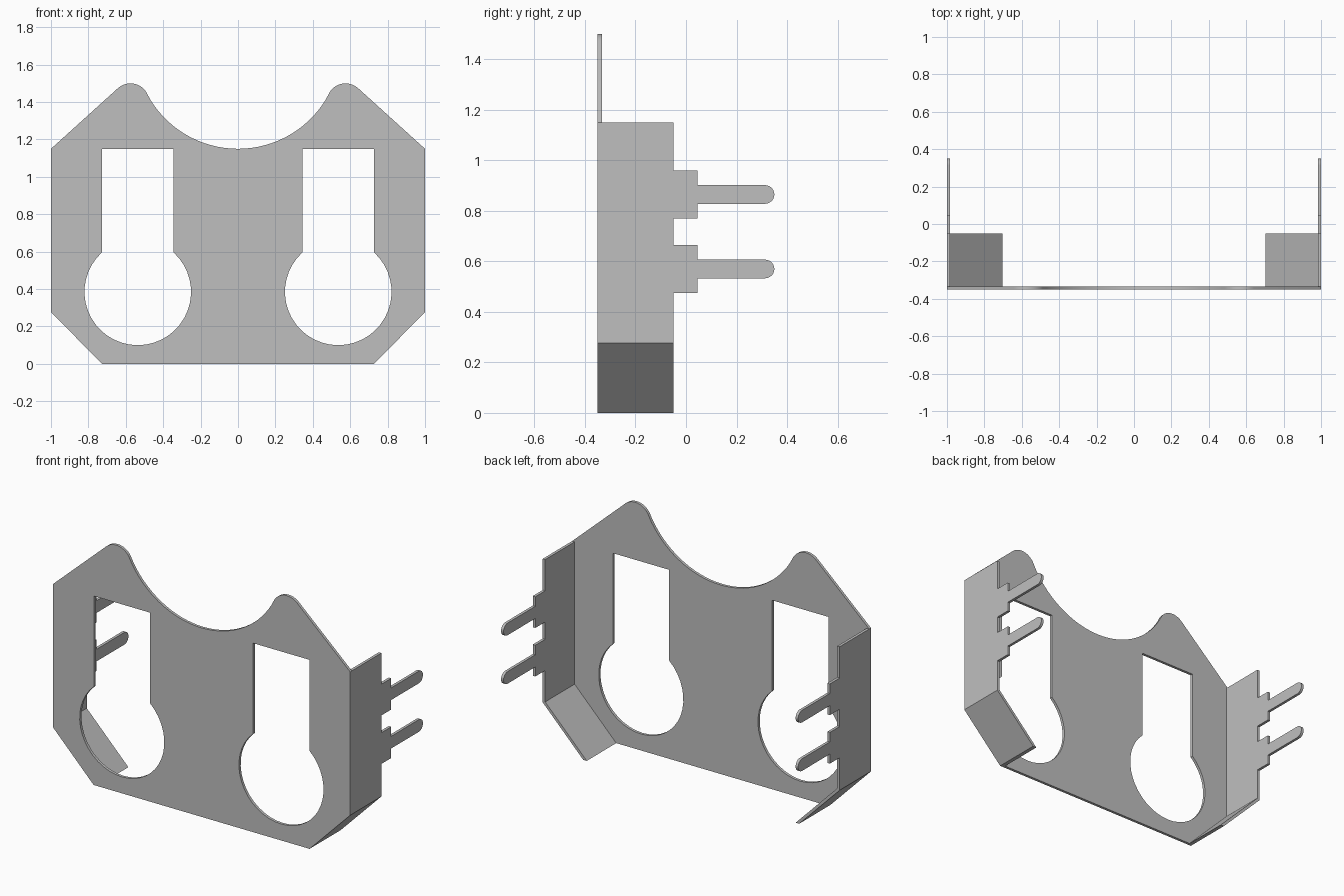
import bpy
import bmesh
from math import acos, atan2, cos, sin, pi, radians
from mathutils import Matrix

cube = bpy.data.objects.get("Cube")
if cube:
    bpy.data.objects.remove(cube, do_unlink=True)

THICK = 0.017
FRONT, BACK, TIP = -0.35, -0.05, 0.35

grey = bpy.data.materials.new("sheet_metal_grey")
grey.use_nodes = True
grey.diffuse_color = (0.52, 0.52, 0.52, 1)
grey.node_tree.nodes["Principled BSDF"].inputs["Base Color"].default_value = grey.diffuse_color


def arc(cx, cz, r, start, end, steps):
    """Points along an arc, angles in radians."""
    angles = [start + (end - start) * i / steps for i in range(steps + 1)]
    return [(cx + r * cos(a), cz + r * sin(a)) for a in angles]


def sheet(name, loops, axis, low, high, side=1):
    """Filled outline (holes after the first loop) thickened along axis x or y."""
    curve = bpy.data.curves.new(name + "_outline", "CURVE")
    curve.dimensions = "2D"
    curve.fill_mode = "BOTH"
    curve.extrude = (high - low) / 2
    for loop in loops:
        spline = curve.splines.new("POLY")
        spline.points.add(len(loop) - 1)
        for point, (u, v) in zip(spline.points, loop):
            point.co = (u, v, 0, 1)
        spline.use_cyclic_u = True
    helper = bpy.data.objects.new(name + "_outline", curve)
    bpy.context.collection.objects.link(helper)
    graph = bpy.context.evaluated_depsgraph_get()
    mesh = bpy.data.meshes.new_from_object(helper.evaluated_get(graph))
    bpy.data.objects.remove(helper, do_unlink=True)

    # Stand the sheet upright and put it on its side of the model
    mid = (low + high) / 2
    if axis == "y":
        place = Matrix(((1, 0, 0, 0), (0, 0, 1, mid), (0, 1, 0, 0), (0, 0, 0, 1)))
    else:
        place = Matrix(((0, 0, 1, mid), (1, 0, 0, 0), (0, 1, 0, 0), (0, 0, 0, 1)))
    bm = bmesh.new()
    bm.from_mesh(mesh)
    bm.transform(Matrix.Diagonal((side, 1, 1, 1)) @ place)
    bmesh.ops.remove_doubles(bm, verts=bm.verts, dist=0.0001)
    bmesh.ops.recalc_face_normals(bm, faces=bm.faces)
    bm.to_mesh(mesh)
    bm.free()
    mesh.name = name
    mesh.materials.clear()
    mesh.materials.append(grey)
    obj = bpy.data.objects.new(name, mesh)
    bpy.context.collection.objects.link(obj)
    bpy.ops.object.select_all(action="DESELECT")
    obj.select_set(True)
    bpy.context.view_layer.objects.active = obj
    bpy.ops.object.shade_smooth_by_angle(angle=radians(30))
    return obj


# Front plate: chamfered foot, rounded horns and a scooped top edge
horn_x, horn_z, horn_r = 0.575, 1.4, 0.1
scoop_z, scoop_r = 1.7, 0.55
meet = atan2(scoop_z - horn_z, -horn_x)
slope = atan2(0.74, 0.67)
half = [(0.727, 0), (1, 0.277), (1, 1.15)]
half += arc(horn_x, horn_z, horn_r, slope, meet, 12)
half += arc(0, scoop_z, scoop_r, meet - pi, -pi / 2, 16)[1:]
outline = half + [(-x, z) for x, z in reversed(half[:-1])]

# Keyhole openings: a round bottom with a straight slot above
hole_x, hole_z, hole_r, slot = 0.536, 0.385, 0.285, 0.19
open_angle = acos(slot / hole_r)
keyhole = arc(hole_x, hole_z, hole_r, pi - open_angle, 2 * pi + open_angle, 32)
keyhole += [(hole_x + slot, 1.15), (hole_x - slot, 1.15)]
mirrored = [(-x, z) for x, z in keyhole]
sheet("front_plate", [outline, keyhole, mirrored], "y", FRONT, FRONT + THICK)

# Side plate profile: stepped shoulders carrying round-ended prongs
profile = [(FRONT + THICK, 1.15), (FRONT + THICK, 0.277), (BACK, 0.277)]
prong_r, shoulder, step = 0.037, 0.095, 0.045
for z in (0.57, 0.865):
    profile += [(BACK, z - shoulder), (step, z - shoulder), (step, z - prong_r)]
    profile += arc(TIP - prong_r, z, prong_r, -pi / 2, pi / 2, 12)
    profile += [(step, z + prong_r), (step, z + shoulder), (BACK, z + shoulder)]
profile.append((BACK, 1.15))

# Sloping lower flange, cut level at the foot
flange = [(0.727, 0), (1, 0.277), (1 - THICK, 0.284), (0.703, 0)]

for label, side in (("left", 1), ("right", -1)):
    sheet(label + "_side_plate", [profile], "x", 1 - THICK, 1, side)
    sheet(label + "_lower_flange", [flange], "y", FRONT + THICK, BACK, side)
